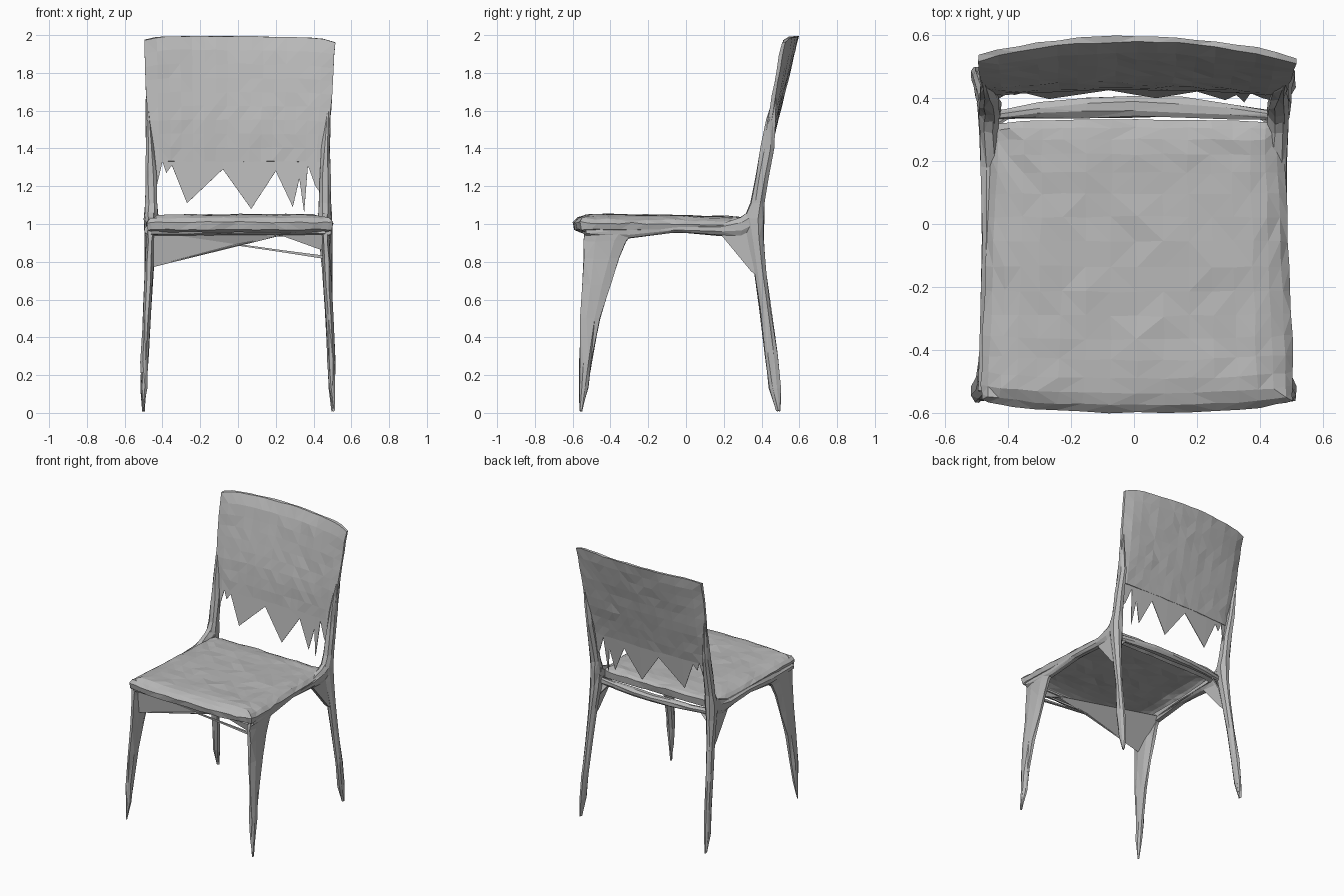
import bpy, bmesh, math, random
from mathutils import Vector

random.seed(4)
if "Cube" in bpy.data.objects:
    bpy.data.objects.remove(bpy.data.objects["Cube"])

grey = bpy.data.materials.new("plain_grey")
grey.use_nodes = True
grey.diffuse_color = (0.48, 0.48, 0.48, 1)
grey.node_tree.nodes["Principled BSDF"].inputs["Base Color"].default_value = (0.48, 0.48, 0.48, 1)


def finish(name, bm, jitter=0.0, thick=0.0):
    """Roughen, triangulate and link a mesh as a flat-shaded object."""
    for v in bm.verts:
        v.co += Vector([random.uniform(-jitter, jitter) for _ in range(3)])
    bmesh.ops.triangulate(bm, faces=bm.faces[:])
    bmesh.ops.recalc_face_normals(bm, faces=bm.faces[:])
    mesh = bpy.data.meshes.new(name)
    bm.to_mesh(mesh)
    bm.free()
    mesh.materials.append(grey)
    obj = bpy.data.objects.new(name, mesh)
    bpy.context.collection.objects.link(obj)
    if thick:
        mod = obj.modifiers.new("thickness", "SOLIDIFY")
        mod.thickness, mod.offset = thick, 0


def loft(name, rings, axis, side=1, jitter=0.004, sides=8):
    """Skin rings (x, y, z, half size, half size) lying across an axis."""
    a, b = [i for i in range(3) if i != axis]
    bm = bmesh.new()
    loops = []
    for x, y, z, ra, rb in rings:
        loop = []
        for k in range(sides):
            t = 2 * math.pi * (k + 0.5) / sides
            p = Vector((x, y, z))
            p[a] += ra * max(-1, min(1, math.cos(t) * 1.15))
            p[b] += rb * max(-1, min(1, math.sin(t) * 1.15))
            p.x *= side
            loop.append(bm.verts.new(p))
        loops.append(loop)
    for lo, hi in zip(loops, loops[1:]):
        for k in range(sides):
            n = (k + 1) % sides
            bm.faces.new((lo[k], lo[n], hi[n], hi[k]))
    bm.faces.new(loops[0])
    bm.faces.new(loops[-1])
    finish(name, bm, jitter)


def sheet(name, points, thick=0.008):
    bm = bmesh.new()
    bm.faces.new([bm.verts.new(p) for p in points])
    finish(name, bm, 0, thick)


def lerp(table, t):
    for (t0, v0), (t1, v1) in zip(table, table[1:]):
        if t <= t1:
            return v0 + (v1 - v0) * max(0, (t - t0) / (t1 - t0))
    return table[-1][1]


# Seat: soft rounded shell, open underneath, with a rolled rim
bm = bmesh.new()
bmesh.ops.create_grid(bm, x_segments=16, y_segments=16, size=1)
for v in bm.verts:
    u, w = (math.sin(1.35 * c) / math.sin(1.35) for c in v.co[:2])
    corner = 1 - 0.035 * (u * w) ** 6
    half = 0.482 - 0.018 * w + 0.012 * abs(w) ** 6
    front_bow = 0.025 * u * u if w < 0 else 0
    x = u * half * corner + 0.01
    y = -0.135 + w * (0.465 - front_bow) * corner
    drop = 0.045 * max(abs(u) ** 11, abs(w) ** 14 if w < 0 else 0.4 * w ** 16)
    z = 1.046 - 0.008 * w - drop + random.uniform(-0.003, 0.003)
    v.co = (x, y, z)
for scale, height in ((0.985, 0.970), (0.93, 0.955)):
    rim = [e for e in bm.edges if e.is_boundary]
    new = bmesh.ops.extrude_edge_only(bm, edges=rim)["geom"]
    for v in (g for g in new if isinstance(g, bmesh.types.BMVert)):
        v.co = (v.co.x * scale, -0.135 + (v.co.y + 0.135) * scale, height)
finish("seat", bm, 0.003)

# Backrest: leaning panel that bows backwards and thins out at its foot
lean = [(1.0, 0.362), (1.33, 0.402), (1.5, 0.420), (1.6, 0.436), (1.74, 0.460),
        (1.85, 0.479), (1.95, 0.499), (2.0, 0.520)]


def front_y(x, z):
    bow = 0.023 + 0.033 * max(0, (z - 1.55) / 0.45)
    return lerp(lean, z) + bow * (1 - (x / 0.5) ** 2)


bm = bmesh.new()
cols, rows = 16, 9
layers = []
for back in (0, 1):
    grid = []
    for j in range(rows + 1):
        row = []
        for i in range(cols + 1):
            u, t = 2 * i / cols - 1, j / rows
            z = 1.33 + 0.665 * t - 0.02 * abs(u) ** 8 * t - 0.012 * u * t * (u > 0)
            x = u * (0.475 + 0.03 * t) + 0.01 * t
            edge = 0.014 if abs(u) == 1 or j == rows else 0.0
            thick = 0.012 + 0.026 * min(1, 3 * t)
            y = front_y(x, z) + (max(0.008, thick - edge) if back else edge * 0.4)
            row.append(bm.verts.new((x, y, z)))
        grid.append(row)
    layers.append(grid)
    for j in range(rows):
        for i in range(cols):
            bm.faces.new((grid[j][i], grid[j][i + 1], grid[j + 1][i + 1], grid[j + 1][i]))
f, b = ([*g[0], *(r[-1] for r in g[1:]), *g[-1][-2::-1], *(r[0] for r in g[-2:0:-1])]
        for g in layers)
for k in range(len(f)):
    n = (k + 1) % len(f)
    bm.faces.new((f[k], f[n], b[n], b[k]))
finish("backrest", bm, 0.003)

# Torn lower edge of the backrest
teeth = [(-0.44, 1.16), (-0.40, 1.33), (-0.38, 1.27), (-0.35, 1.31), (-0.27, 1.11),
         (-0.08, 1.29), (0.07, 1.08), (0.2, 1.28), (0.29, 1.09), (0.325, 1.24),
         (0.35, 1.06), (0.37, 1.31), (0.41, 1.2), (0.44, 1.16)]
bm = bmesh.new()
pairs = [[bm.verts.new((x, front_y(x, h) + 0.007, h)) for h in (z, 1.345)] for x, z in teeth]
for p, q in zip(pairs, pairs[1:]):
    bm.faces.new((p[0], q[0], q[1], p[1]))
finish("torn_edge", bm, 0, 0.004)

# Legs, posts, rails and gussets on both sides
for side, label in ((1, "left"), (-1, "right")):
    loft(label + "_front_leg", [
        (0.507, -0.557, 0.01, 0.004, 0.005), (0.497, -0.541, 0.14, 0.016, 0.023),
        (0.495, -0.531, 0.27, 0.019, 0.032), (0.485, -0.507, 0.5, 0.020, 0.051),
        (0.475, -0.474, 0.68, 0.020, 0.073), (0.468, -0.448, 0.82, 0.022, 0.092),
        (0.465, -0.430, 0.91, 0.024, 0.110), (0.462, -0.400, 0.97, 0.026, 0.135)], 2, side)
    loft(label + "_rear_leg_and_post", [
        (0.502, 0.490, 0.01, 0.005, 0.010), (0.499, 0.470, 0.13, 0.015, 0.030),
        (0.493, 0.452, 0.3, 0.018, 0.032), (0.483, 0.420, 0.55, 0.020, 0.030),
        (0.472, 0.390, 0.76, 0.025, 0.032), (0.464, 0.368, 0.93, 0.032, 0.045),
        (0.460, 0.362, 1.03, 0.036, 0.052), (0.460, 0.380, 1.11, 0.034, 0.036),
        (0.460, 0.404, 1.25, 0.030, 0.034), (0.465, 0.430, 1.4, 0.022, 0.034),
        (0.474, 0.450, 1.55, 0.014, 0.022), (0.482, 0.468, 1.66, 0.006, 0.010)], 2, side)
    loft(label + "_side_rail", [
        (0.465, -0.53, 0.965, 0.028, 0.025), (0.460, -0.30, 0.960, 0.028, 0.035),
        (0.456, -0.05, 0.975, 0.026, 0.022), (0.454, 0.18, 0.970, 0.030, 0.030),
        (0.460, 0.29, 0.985, 0.032, 0.052), (0.460, 0.37, 1.03, 0.034, 0.060)], 1, side)
    sheet(label + "_rear_gusset", [(side * 0.455, 0.18, 0.95), (side * 0.465, 0.37, 0.96),
                                   (side * 0.470, 0.37, 0.73), (side * 0.468, 0.345, 0.75)], 0.03)
    sheet(label + "_rear_corner_web", [(side * 0.46, 0.36, 0.84), (side * 0.46, 0.30, 0.95),
                                       (side * 0.36, 0.36, 0.95)])

# Rear rail, set slightly behind the seat
loft("rear_rail", [(x, 0.345 + 0.028 * (1 - (x / 0.44) ** 2), 0.958,
                    0.012 + 0.022 * (1 - (x / 0.44) ** 2), 0.022)
                   for x in (-0.44, -0.3, -0.15, 0, 0.15, 0.3, 0.44)], 0)

# Front rail, uneven apron and thin stretcher
loft("front_rail", [(x, -0.515, 0.956, 0.03, 0.014) for x in (-0.46, -0.2, 0, 0.2, 0.46)], 0)
sheet("apron", [(-0.46, -0.51, 0.96), (-0.45, -0.49, 0.775), (0.02, -0.48, 0.89),
                (0.24, -0.50, 0.945)])
sheet("apron_corner", [(-0.45, -0.49, 0.775), (-0.45, -0.28, 0.955), (0.24, -0.49, 0.945)])
sheet("apron_end", [(0.2, -0.50, 0.95), (0.46, -0.50, 0.96), (0.45, -0.48, 0.86)])
loft("stretcher", [(0.0, -0.48, 0.89, 0.006, 0.005), (0.22, -0.46, 0.858, 0.008, 0.007),
                   (0.45, -0.44, 0.825, 0.010, 0.010)], 0, 1, 0.001, 4)
